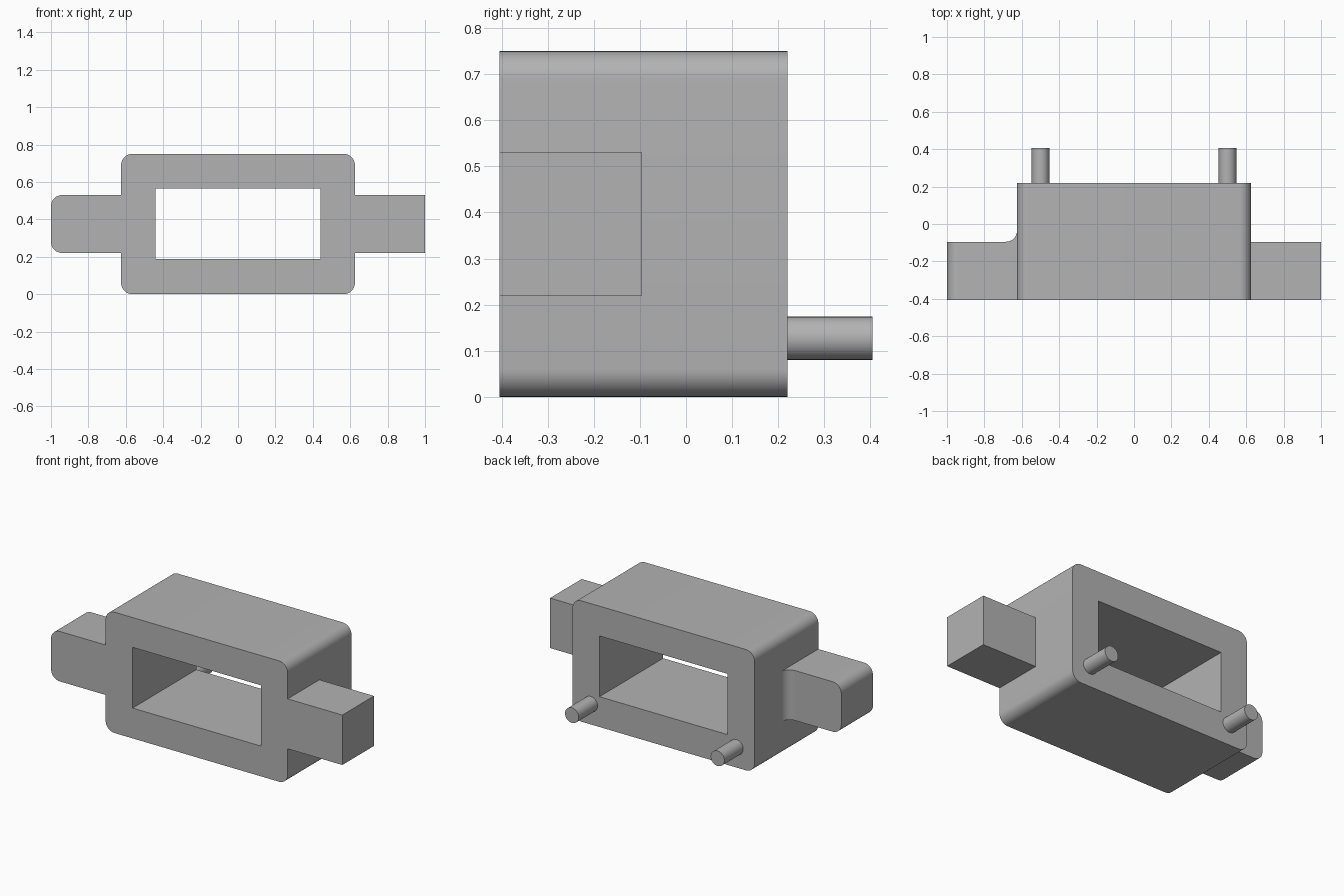
import bpy
import bmesh
from math import pi, cos, sin, radians

cube = bpy.data.objects.get("Cube")
if cube:
    bpy.data.objects.remove(cube, do_unlink=True)

GREY = (0.45, 0.45, 0.45, 1.0)
grey = bpy.data.materials.new("plain grey")
grey.use_nodes = True
grey.diffuse_color = GREY
grey.node_tree.nodes["Principled BSDF"].inputs["Base Color"].default_value = GREY

FRONT, BACK, TAB_BACK = -0.405, 0.22, -0.095
SIDE, HEIGHT = 0.625, 0.75
TAB_LOW, TAB_HIGH = 0.22, 0.53
RADIUS = 0.06


def arc(cx, cy, r, start, end, steps=10):
    angles = [start + (end - start) * i / steps for i in range(steps + 1)]
    return [(cx + r * cos(a), cy + r * sin(a)) for a in angles]


def box_outline(x0, x1, z0, z1, r_left=0.0, r_right=0.0):
    """Rectangle with optional rounding on its left and right corners."""
    corners = [(x1, z1, -1, -1, r_right), (x0, z1, 1, -1, r_left),
               (x0, z0, 1, 1, r_left), (x1, z0, -1, 1, r_right)]
    points = []
    for i, (x, z, dx, dz, r) in enumerate(corners):
        if r:
            points += arc(x + dx * r, z + dz * r, r, i * pi / 2, (i + 1) * pi / 2)
        else:
            points.append((x, z))
    return points


def prism(name, loops, start, end, axis="y"):
    """Extrude an outline, with any inner holes, along y or z."""
    def place(p, depth):
        return (p[0], depth, p[1]) if axis == "y" else (p[0], p[1], depth)

    bm = bmesh.new()
    edges = []
    for loop in loops:
        verts = [bm.verts.new(place(p, start)) for p in loop]
        edges += [bm.edges.new((verts[i - 1], verts[i])) for i in range(len(verts))]
    if len(loops) == 1:
        bm.faces.new(verts)
    else:
        bmesh.ops.triangle_fill(bm, edges=edges, use_beauty=True)
    result = bmesh.ops.extrude_face_region(bm, geom=bm.faces[:], use_keep_orig=True)
    moved = [g for g in result["geom"] if isinstance(g, bmesh.types.BMVert)]
    bmesh.ops.translate(bm, verts=moved, vec=place((0, 0), end - start))
    bmesh.ops.recalc_face_normals(bm, faces=bm.faces[:])
    mesh = bpy.data.meshes.new(name)
    bm.to_mesh(mesh)
    bm.free()
    mesh.materials.append(grey)
    obj = bpy.data.objects.new(name, mesh)
    bpy.context.collection.objects.link(obj)
    return obj


parts = []

# Hollow body with rounded long edges and a rectangular through opening
parts.append(prism("housing", [
    box_outline(-SIDE, SIDE, 0, HEIGHT, RADIUS, RADIUS),
    box_outline(-0.44, 0.44, 0.188, 0.565)], FRONT, BACK))

# Side tabs: rounded on one side, square on the other
parts.append(prism("right_tab", [
    box_outline(-1, -SIDE, TAB_LOW, TAB_HIGH, r_left=RADIUS)], FRONT, TAB_BACK))
parts.append(prism("left_tab", [
    box_outline(SIDE, 1, TAB_LOW, TAB_HIGH)], FRONT, TAB_BACK))

# Concave fillet behind the rounded tab
fillet = [(-SIDE, TAB_BACK)] + arc(-SIDE - RADIUS, TAB_BACK + RADIUS, RADIUS, 0, -pi / 2)
parts.append(prism("right_tab_fillet", [fillet], TAB_LOW, TAB_HIGH, axis="z"))

# Locating pins on the back
for name, x in (("right_pin", -0.5), ("left_pin", 0.5)):
    circle = arc(x, 0.127, 0.047, 0, 2 * pi, 32)[:-1]
    parts.append(prism(name, [circle], BACK, 0.405))

# Smooth the curved surfaces and keep the edges crisp
bpy.ops.object.select_all(action="DESELECT")
for part in parts:
    part.select_set(True)
bpy.context.view_layer.objects.active = parts[0]
bpy.ops.object.shade_smooth_by_angle(angle=radians(30))
